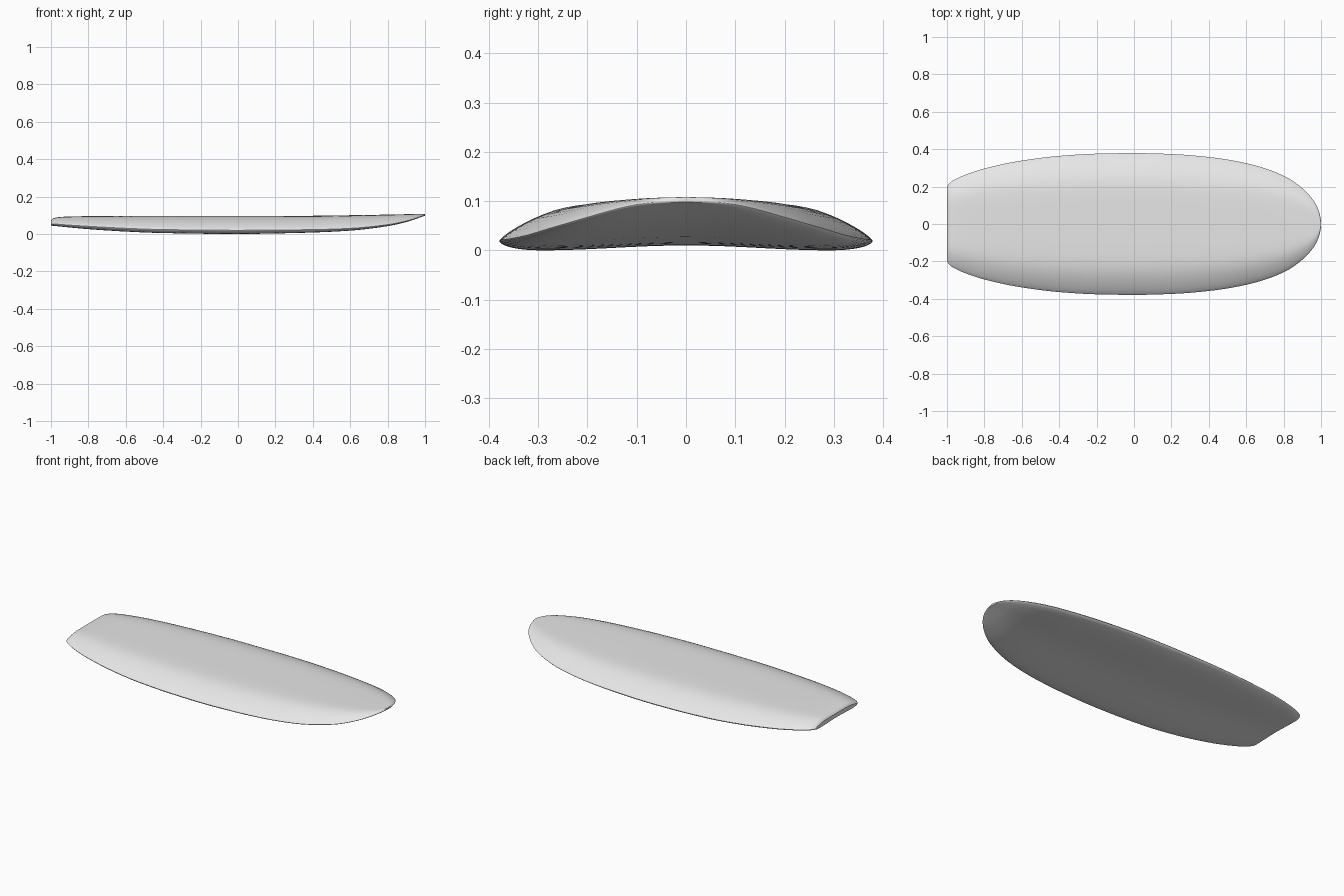
import bpy
import bmesh
import math

cube = bpy.data.objects.get("Cube")
if cube:
    bpy.data.objects.remove(cube, do_unlink=True)

grey = bpy.data.materials.new("board grey")
grey.use_nodes = True
grey.diffuse_color = (0.8, 0.8, 0.8, 1)
grey.node_tree.nodes["Principled BSDF"].inputs["Base Color"].default_value = grey.diffuse_color


def curve(points, x):
    """Smooth curve through (x, value) points; slopes limited so it never overshoots."""
    n = len(points)
    d = [(points[i + 1][1] - points[i][1]) / (points[i + 1][0] - points[i][0]) for i in range(n - 1)]
    m = [d[0]] + [2 * a * b / (a + b) if a * b > 0 else 0 for a, b in zip(d, d[1:])] + [d[-1]]
    i = 0
    while i < n - 2 and x > points[i + 1][0]:
        i += 1
    h = points[i + 1][0] - points[i][0]
    t = min(max((x - points[i][0]) / h, 0), 1)
    return (points[i][1] * (1 + 2 * t) * (1 - t) ** 2 + points[i + 1][1] * t * t * (3 - 2 * t)
            + h * (m[i] * t * (1 - t) ** 2 - m[i + 1] * t * t * (1 - t)))


def nose_distance(x):
    return math.sqrt(max(0, (1 - x) / 2))


# Outline half width (by distance from the nose), deck, underside and rail heights along x
outline = [(-1, .2), (-.985, .22), (-.95, .242), (-.9, .264), (-.8, .297), (-.6, .339),
           (-.4, .364), (-.2, .376), (0, .379), (.2, .374), (.4, .358), (.6, .325),
           (.8, .258), (.9, .191), (.97, .109), (1, 0)]
outline = [(nose_distance(x), w) for x, w in reversed(outline)]
deck = [(-1, .073), (-.99, .083), (-.96, .09), (-.9, .094), (-.7, .096), (.3, .097),
        (.7, .102), (1, .108)]
underside = [(-1, .045), (-.8, .026), (-.6, .013), (-.4, .005), (0, 0), (.2, .003),
             (.4, .008), (.6, .018), (.8, .042), (.9, .064), (1, .098)]
rail_lift = [(-1, .01), (-.7, .017), (0, .02), (.5, .014), (.9, .006), (1, .003)]
hollow = [(-1, .004), (-.6, .01), (.4, .01), (.9, .003), (1, 0)]

# Deck crown across the half width, as share of height above the rail
crown = [(0, 1), (.35, .995), (.53, .96), (.66, .86), (.79, .64), (.92, .31), (.98, .1), (1, 0)]

SIDE = 18


def section(x):
    w = curve(outline, nose_distance(x))
    top, low = curve(deck, x), curve(underside, x)
    rail, dip = low + curve(rail_lift, x), curve(hollow, x)
    ring = []
    steps = [math.sin(math.pi / 2 * i / SIDE) for i in range(-SIDE, SIDE + 1)]
    for u in steps:
        ring.append((x, u * w, rail + (top - rail) * curve(crown, abs(u))))
    for u in reversed(steps[1:-1]):
        a = abs(u)
        if a < .78:
            z = low + dip * (.5 + .5 * math.cos(math.pi * a / .78))
        else:
            z = low + (rail - low) * (1 - math.sqrt(1 - ((a - .78) / .22) ** 2))
        ring.append((x, u * w, z))
    return ring


# Stations packed closely at the rounded nose and at the tail edge
stations = [-1, -.995, -.99, -.98, -.965, -.95, -.925]
stations += [1 - 2 * (.97 * i / 60) ** 2 for i in range(60, -1, -1)]
stations = sorted(set(stations))

bm = bmesh.new()
rings = [[bm.verts.new(p) for p in section(x)] for x in stations]
for a, b in zip(rings, rings[1:]):
    for i in range(len(a)):
        j = (i + 1) % len(a)
        bm.faces.new((a[i], a[j], b[j], b[i]))
# Flat tail end, filled in strips between deck and underside
tail = rings[0]
count = len(tail)
for i in range(2 * SIDE):
    corners = [tail[i], tail[i + 1], tail[(count - i - 1) % count], tail[(count - i) % count]]
    unique = list(dict.fromkeys(corners))
    bm.faces.new(unique)
bmesh.ops.remove_doubles(bm, verts=bm.verts, dist=.0002)
bmesh.ops.recalc_face_normals(bm, faces=bm.faces)

mesh = bpy.data.meshes.new("board")
bm.to_mesh(mesh)
bm.free()
mesh.materials.append(grey)
board = bpy.data.objects.new("board", mesh)
bpy.context.collection.objects.link(board)
bpy.context.view_layer.objects.active = board
board.select_set(True)
bpy.ops.object.shade_smooth_by_angle(angle=math.radians(40))
